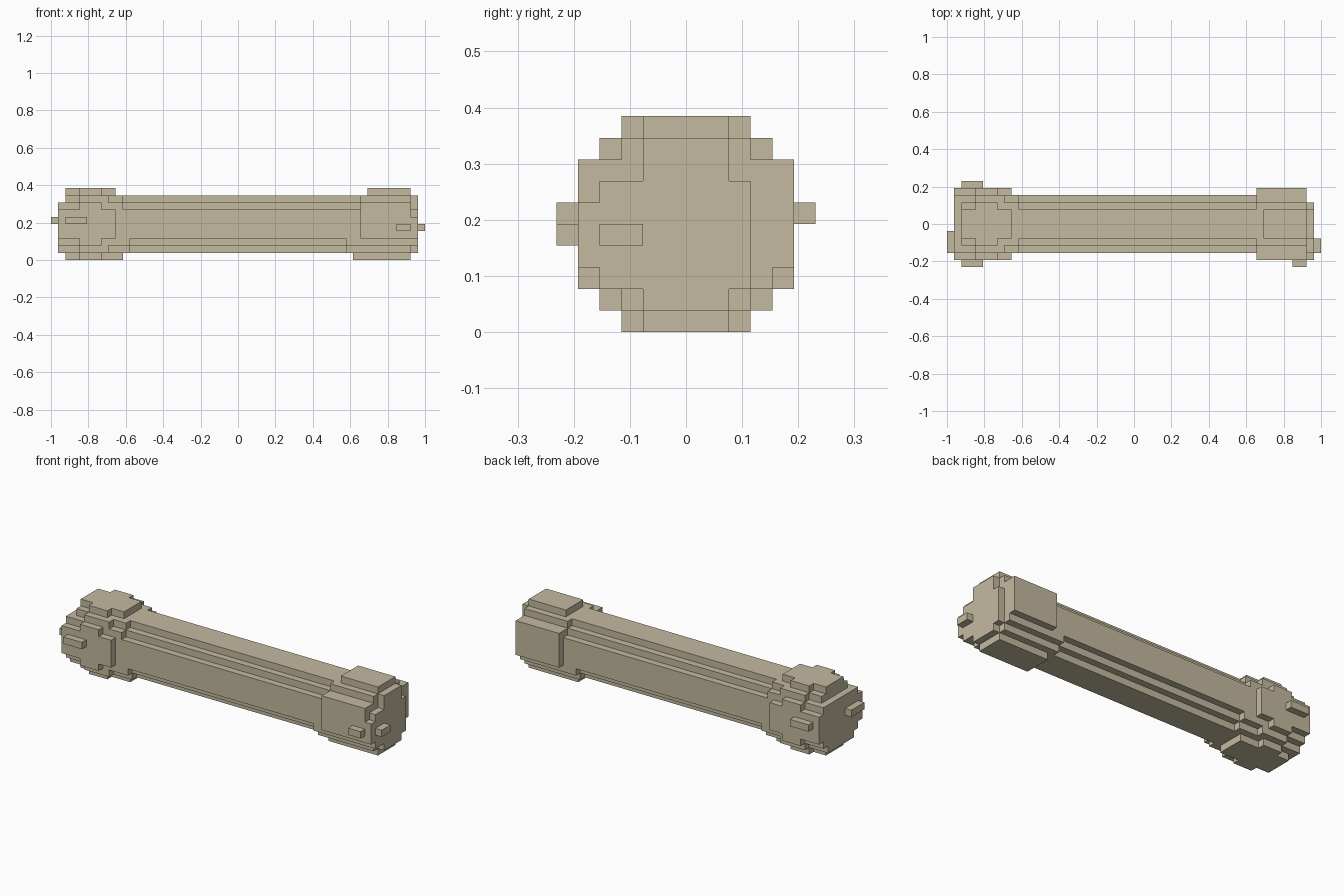
import bpy
import bmesh
from mathutils import Matrix, Vector

cube = bpy.data.objects.get("Cube")
if cube:
    bpy.data.objects.remove(cube, do_unlink=True)

U = 2 / 52   # one block
MID = 5      # axis height in blocks

bone = bpy.data.materials.new("pale_bone")
bone.use_nodes = True
colour = (0.55, 0.49, 0.35, 1)
bone.diffuse_color = colour
bone.node_tree.nodes["Principled BSDF"].inputs["Base Color"].default_value = colour
bone.node_tree.nodes["Principled BSDF"].inputs["Roughness"].default_value = 0.9


def block_part(name, boxes):
    """Make one object from boxes given as x, y and z ranges in blocks."""
    bm = bmesh.new()
    for xs, ys, zs in boxes:
        size = [(r[1] - r[0]) * U for r in (xs, ys, zs)]
        centre = Vector([(r[0] + r[1]) * U / 2 for r in (xs, ys, zs)])
        bmesh.ops.create_cube(
            bm, size=1, matrix=Matrix.Translation(centre) @ Matrix.Diagonal((*size, 1)))
    mesh = bpy.data.meshes.new(name)
    bm.to_mesh(mesh)
    bm.free()
    mesh.materials.append(bone)
    obj = bpy.data.objects.new(name, mesh)
    bpy.context.collection.objects.link(obj)
    return obj


def bar(xs, half_y, half_z):
    """Box centred on the axis."""
    return xs, (-half_y, half_y), (MID - half_z, MID + half_z)


def cross(xs, wide, tall):
    """Two crossed bars, the same on all four sides."""
    return [bar(xs, wide, tall), bar(xs, tall, wide)]


# Shaft with stepped corners, slightly thicker underneath at each end
block_part("shaft", cross((-17, 18), 2, 4) + [bar((-17, 18), 3, 3)])
for name, xs in (("left_collar", (15, 17)), ("right_collar", (-17, -15))):
    block_part(name, [(xs, (-4, 4), (2, 5)), (xs, (-3, 3), (1, 5))])

# Rounded end at -x: stacked plates on all four sides
block_part("right_end", cross((-24, -17), 2, 5) + cross((-22, -19), 3, 5)
           + cross((-24, -16), 3, 4) + [bar((-22, -18), 4, 4)]
           + [((-24, -16), (-2, 2), (0, 2))])
block_part("right_end_cap", [
    ((-25, -24), (-5, 5), (3, 7)),
    ((-25, -24), (-4, 4), (2, 8)),
    ((-25, -24), (-3, 3), (1, 8)),
])

# Squarer end at +x
block_part("left_end", [
    ((17, 24), (-5, 5), (3, 8)),
    ((17, 24), (-4, 4), (2, 8)),
    ((17, 24), (-3, 3), (1, 9)),
    ((16, 24), (-2, 2), (0, 2)),
    ((18, 24), (-2, 2), (8, 10)),
])
block_part("left_end_cap", [
    ((24, 25), (-2, 2), (1, 9)),
    ((24, 25), (-4, 3), (2, 7)),
    ((24, 25), (-5, -4), (3, 6)),
])

# Small knobs on the ends
block_part("right_front_knob", [((-24, -21), (-6, -5), (5, 6))])
block_part("right_back_knob", [((-24, -21), (5, 6), (5, 6))])
block_part("right_tip_knob", [((-26, -25), (-4, -1), (5, 6))])
block_part("left_front_knob", [((22, 24), (-6, -5), (4, 5))])
block_part("left_tip_knob", [((25, 26), (-4, -2), (4, 5))])
